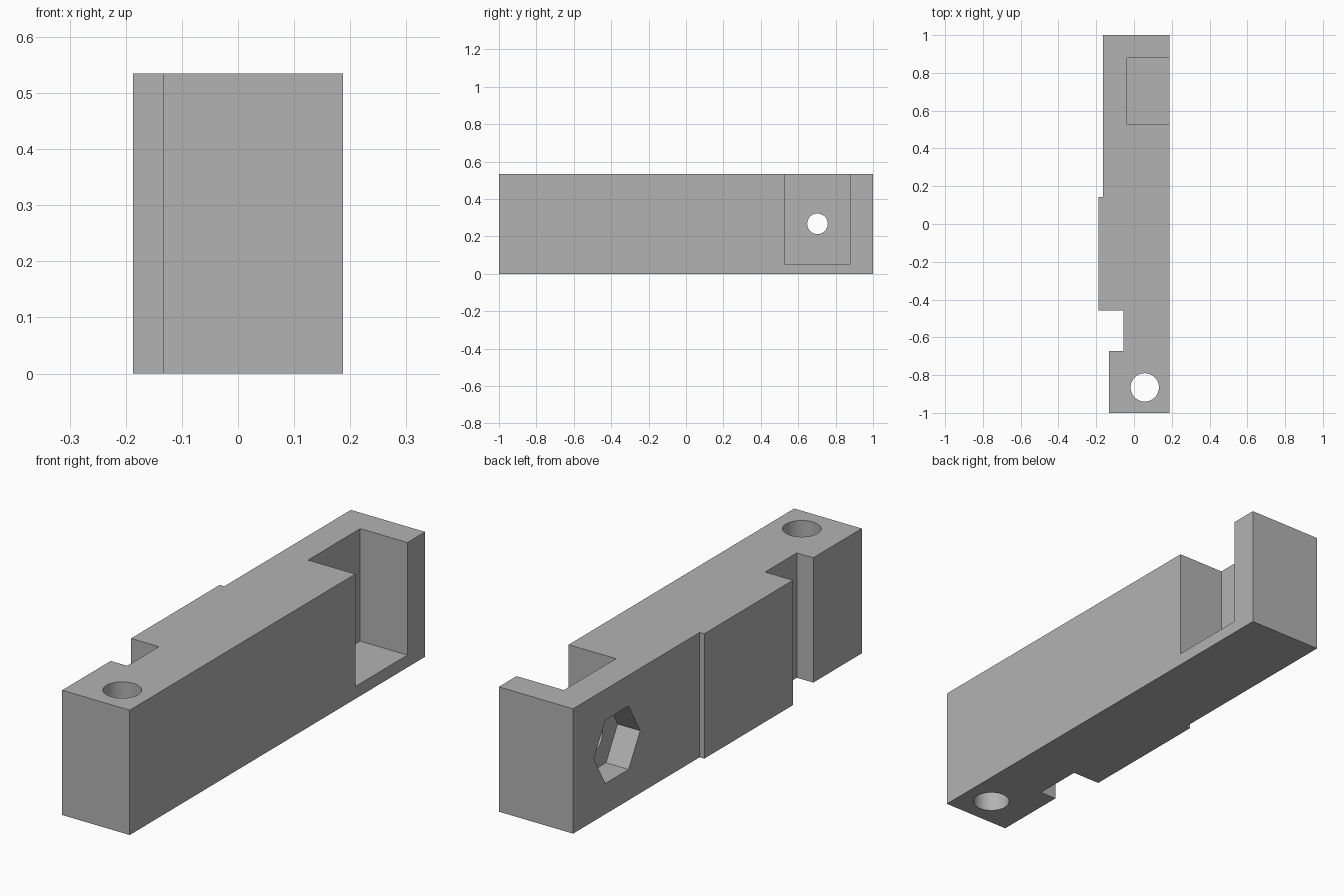
import bpy, bmesh, math
from mathutils import Matrix, Vector

cube = bpy.data.objects.get("Cube")
if cube:
    bpy.data.objects.remove(cube, do_unlink=True)

HEIGHT = 0.535
MID = HEIGHT / 2

grey = bpy.data.materials.new("plain_grey")
grey.use_nodes = True
colour = (0.45, 0.45, 0.45, 1)
grey.diffuse_color = colour
grey.node_tree.nodes["Principled BSDF"].inputs["Base Color"].default_value = colour


def make(name, bm):
    bmesh.ops.recalc_face_normals(bm, faces=bm.faces)
    mesh = bpy.data.meshes.new(name)
    bm.to_mesh(mesh)
    bm.free()
    mesh.materials.append(grey)
    obj = bpy.data.objects.new(name, mesh)
    bpy.context.collection.objects.link(obj)
    return obj


def extruded(name, outline, height):
    bm = bmesh.new()
    face = bm.faces.new([bm.verts.new((x, y, 0)) for x, y in outline])
    top = bmesh.ops.extrude_face_region(bm, geom=[face])["geom"]
    verts = [v for v in top if isinstance(v, bmesh.types.BMVert)]
    bmesh.ops.translate(bm, verts=verts, vec=(0, 0, height))
    return make(name, bm)


def box(name, lo, hi):
    lo, hi = Vector(lo), Vector(hi)
    bm = bmesh.new()
    size = Matrix.Diagonal((*(hi - lo), 1))
    bmesh.ops.create_cube(bm, size=1, matrix=Matrix.Translation((lo + hi) / 2) @ size)
    return make(name, bm)


def prism(name, centre, radius, depth, sides, turn=Matrix()):
    bm = bmesh.new()
    bmesh.ops.create_cone(bm, cap_ends=True, segments=sides, radius1=radius, radius2=radius,
                          depth=depth, matrix=Matrix.Translation(centre) @ turn)
    return make(name, bm)


# Stepped block with the side notch
block = extruded("block", [
    (0.187, -1), (0.187, 1), (-0.165, 1), (-0.165, 0.143), (-0.187, 0.143),
    (-0.187, -0.457), (-0.055, -0.457), (-0.055, -0.672), (-0.133, -0.672), (-0.133, -1),
], HEIGHT)

# Cutters: open pocket, hexagonal nut recess, bolt hole and upright pin hole
sideways = Matrix.Rotation(math.pi / 2, 4, "Y")
corner_forward = sideways @ Matrix.Rotation(math.pi / 2, 4, "Z")
cutters = [
    box("pocket_cutter", (-0.037, 0.527, 0.053), (0.3, 0.88, 0.7)),
    prism("nut_recess_cutter", (-0.158, 0.703, MID), 0.157, 0.2, 6, corner_forward),
    prism("bolt_hole_cutter", (-0.05, 0.703, MID), 0.055, 0.1, 48, sideways),
    prism("pin_hole_cutter", (0.057, -0.865, MID), 0.075, 1, 64),
]
# Keep a corner of the hexagon on the y axis
hexagon = cutters[1].data
reach = max(v.co.y - 0.703 for v in hexagon.vertices)
if reach < 0.15:
    centre = Vector((0, 0.703, MID))
    hexagon.transform(Matrix.Translation(centre) @ Matrix.Rotation(math.pi / 6, 4, "X")
                      @ Matrix.Translation(-centre))

for cutter in cutters:
    cutter.hide_render = True
    mod = block.modifiers.new(cutter.name, "BOOLEAN")
    mod.operation = "DIFFERENCE"
    mod.solver = "EXACT"
    mod.object = cutter

# Bake the cuts, then drop the cutters
graph = bpy.context.evaluated_depsgraph_get()
baked = bpy.data.meshes.new_from_object(block.evaluated_get(graph))
block.modifiers.clear()
block.data = baked
for cutter in cutters:
    bpy.data.objects.remove(cutter, do_unlink=True)

bpy.ops.object.select_all(action="DESELECT")
block.select_set(True)
bpy.context.view_layer.objects.active = block
bpy.ops.object.shade_smooth_by_angle(angle=math.radians(30))
